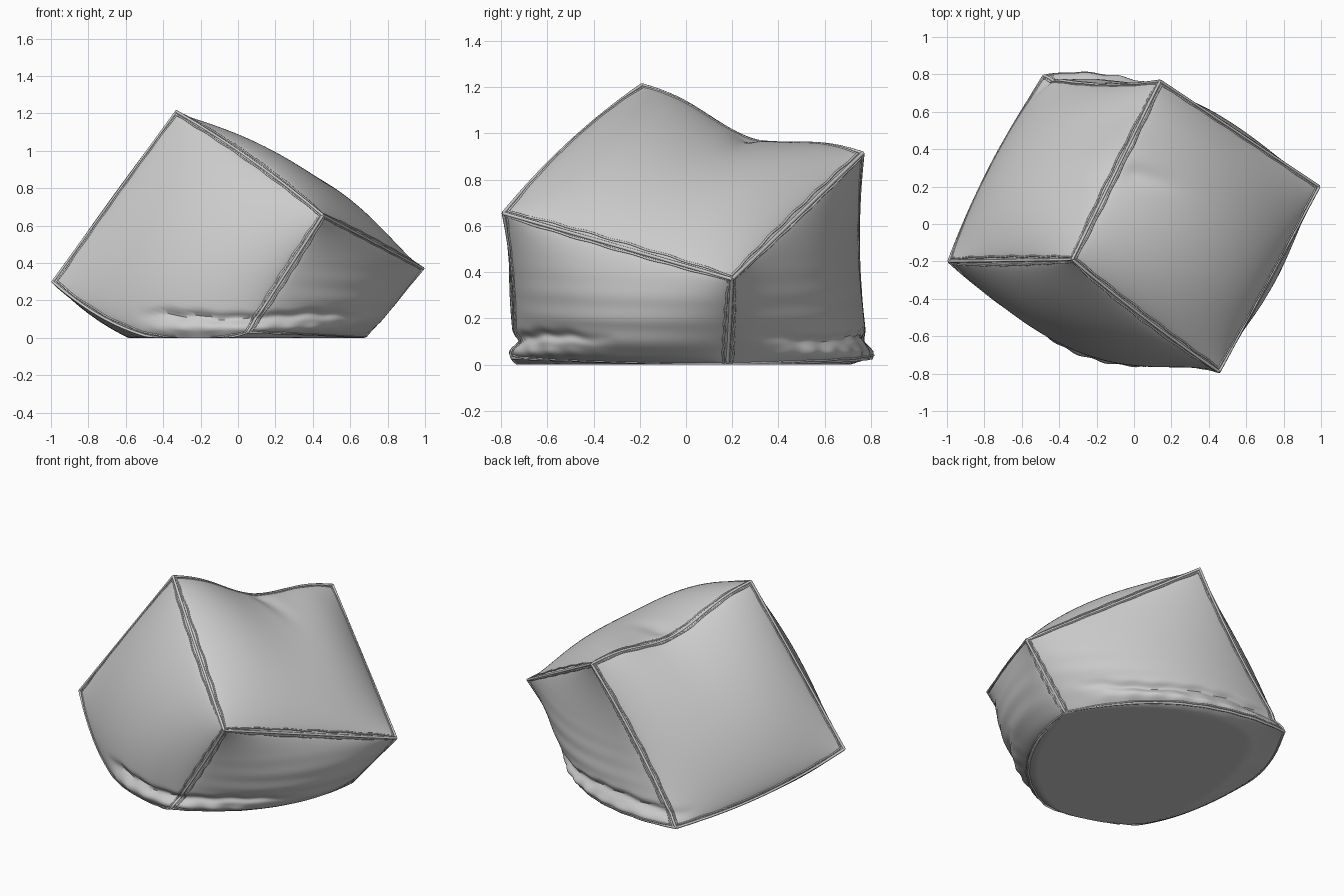
import bpy, bmesh, math
from mathutils import Vector

cube = bpy.data.objects.get("Cube")
if cube:
    bpy.data.objects.remove(cube, do_unlink=True)

fabric = bpy.data.materials.new("grey_fabric")
fabric.use_nodes = True
fabric.diffuse_color = (0.6, 0.6, 0.6, 1)
fabric.node_tree.nodes["Principled BSDF"].inputs["Base Color"].default_value = (0.6, 0.6, 0.6, 1)

# The eight corners of the tipped cushion
CORNERS = {
    "A": (-0.33, -0.19, 1.21), "B": (-0.99, -0.2, 0.3),
    "C": (0.455, -0.79, 0.655), "D": (0.99, 0.2, 0.37),
    "E": (0.14, 0.765, 0.915), "F": (-0.48, 0.785, 0.035),
    "G": (0.05, -0.74, 0.03), "H": (0.675, 0.18, 0.0),
}
CORNERS = {k: Vector(v) for k, v in CORNERS.items()}

# How far the middle of each edge sags away from a straight line
SAG = {
    "AE": (0, 0, -0.09), "FH": (0.12, 0.18, 0), "GH": (0.11, -0.1, 0),
    "BG": (0, -0.1, -0.16), "BF": (-0.03, 0.015, -0.03), "AC": (0, -0.015, 0.025),
    "EF": (0, -0.03, 0), "CG": (0, 0.02, 0),
}

# Panels, corners in order around the face, with their padding
PANELS = {
    "top_panel": ("ACDE", 0.145), "front_panel": ("ABGC", 0.135),
    "back_panel": ("AEFB", 0.13), "lower_front_panel": ("CGHD", 0.12),
    "lower_back_panel": ("EDHF", 0.055), "base_panel": ("BFHG", 0.12),
}
CENTRE = sum(CORNERS.values(), Vector()) / 8
STEPS = 56


def edge(a, b, t):
    sag = Vector(SAG.get(a + b if a < b else b + a, (0, 0, 0)))
    if a + b in ("AE", "EA"):
        profile = math.sin(math.pi * t) ** 3
    else:
        profile = 4 * t * (1 - t)
    return CORNERS[a].lerp(CORNERS[b], t) + sag * profile


def crumple(p):
    """Crease and roll the cloth where it slumps on the floor."""
    angle = math.atan2(p.y, p.x)
    side = min(1, max(0, (abs(p.y) - 0.3) * 4)) * min(1, max(0, (p.x + 0.55) * 5))
    height = 0.115 + 0.012 * math.sin(5 * angle) + 0.004 * math.sin(23 * angle)
    crease = -0.025 * math.exp(-((p.z - height) / 0.022) ** 2)
    roll = (0.022 + 0.005 * math.sin(31 * angle)) * math.exp(-((p.z - 0.05) / 0.03) ** 2)
    out = Vector((p.x, p.y, 0)).normalized()
    p = p + out * (crease + roll) * side
    p.z = max(p.z, 0)
    return p


def panel_point(names, padding, u, v):
    a, b, c, d = names
    pa, pb, pc, pd = (CORNERS[n] for n in names)
    rails = edge(a, b, u).lerp(edge(d, c, u), v) + edge(a, d, v).lerp(edge(b, c, v), u)
    p = rails - pa.lerp(pb, u).lerp(pd.lerp(pc, u), v)
    normal = (pc - pa).cross(pd - pb).normalized()
    if normal.dot((pa + pb + pc + pd) / 4 - CENTRE) < 0:
        normal.negate()
    puff = (16 * u * (1 - u) * v * (1 - v)) ** 0.75
    p += normal * padding * puff
    # Soft horizontal wrinkles on the slumped lower panels
    if names in ("CGHD", "EDHF"):
        p += normal * 0.004 * puff * math.sin(p.z * 60 + 3 * p.x) * max(0, 1 - p.z * 2)
    # A slack fold beside the dipping seam
    if names == "ACDE":
        p += normal * -0.025 * math.exp(-((v - 0.5 - u * 0.3) / 0.05) ** 2 - (u / 0.2) ** 2) * min(1, u * 15)
    return crumple(p)


def finish(obj, angle=50):
    obj.data.materials.append(fabric)
    bpy.ops.object.select_all(action='DESELECT')
    obj.select_set(True)
    bpy.context.view_layer.objects.active = obj
    if obj.type == 'MESH':
        bpy.ops.object.shade_smooth_by_angle(angle=math.radians(angle))


# Padded cloth shell, welded along its seams
bm = bmesh.new()
for names, padding in PANELS.values():
    grid = [[bm.verts.new(panel_point(names, padding, i / STEPS, j / STEPS))
             for j in range(STEPS + 1)] for i in range(STEPS + 1)]
    for i in range(STEPS):
        for j in range(STEPS):
            bm.faces.new((grid[i][j], grid[i + 1][j], grid[i + 1][j + 1], grid[i][j + 1]))
bmesh.ops.remove_doubles(bm, verts=bm.verts, dist=0.0005)
bmesh.ops.recalc_face_normals(bm, faces=bm.faces)
mesh = bpy.data.meshes.new("cushion_shell")
bm.to_mesh(mesh)
bm.free()
shell = bpy.data.objects.new("cushion_shell", mesh)
bpy.context.collection.objects.link(shell)
finish(shell)


def cord(name, lines, radius):
    """Round cord following each line of points."""
    curve = bpy.data.curves.new(name, 'CURVE')
    curve.dimensions = '3D'
    curve.bevel_depth = radius
    curve.bevel_resolution = 1
    curve.use_fill_caps = True
    for line in lines:
        spline = curve.splines.new('POLY')
        spline.points.add(len(line) - 1)
        for point, p in zip(spline.points, line):
            point.co = (p.x, p.y, max(p.z, radius), 1)
    obj = bpy.data.objects.new(name, curve)
    bpy.context.collection.objects.link(obj)
    finish(obj)


# Seam piping on every edge of the cushion
seams = sorted({"".join(sorted((n[k], n[(k + 1) % 4]))) for n, _ in PANELS.values() for k in range(4)})
cord("seam_piping", [[crumple(edge(a, b, t / 40)) for t in range(41)] for a, b in seams], 0.008)

# Raised stitch ridge just inside each visible panel's border
for label, (names, padding) in PANELS.items():
    if label == "base_panel":
        continue
    inset = 0.014
    lines = []
    for k in range(4):
        line = []
        for t in range(41):
            s = inset + (1 - 2 * inset) * t / 40
            wobble = inset + 0.002 * math.sin(t * 0.9 + k)
            u, v = ((s, wobble), (1 - wobble, s), (s, 1 - wobble), (wobble, s))[k]
            line.append(panel_point(names, padding, u, v))
        lines.append(line)
    cord(label + "_stitch_ridge", lines, 0.005)
